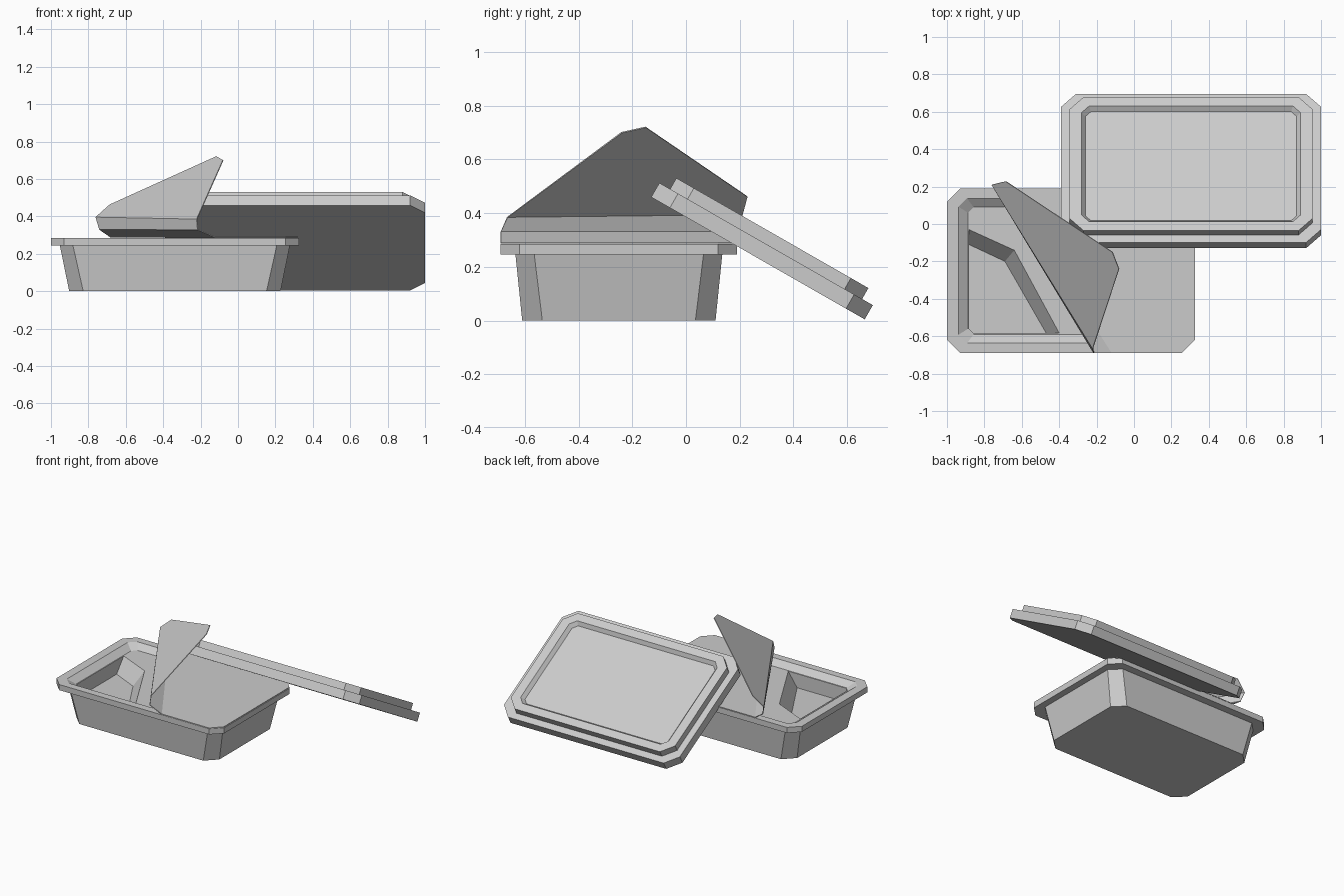
import bpy, math
from mathutils import Matrix, Vector

if "Cube" in bpy.data.objects:
    bpy.data.objects.remove(bpy.data.objects["Cube"])


def make_object(name, verts, faces):
    mesh = bpy.data.meshes.new(name)
    mesh.from_pydata(verts, [], faces)
    mesh.update()
    obj = bpy.data.objects.new(name, mesh)
    bpy.context.collection.objects.link(obj)
    return obj


def loft(name, rings):
    """Closed solid through rings of equal point count, counter-clockwise, starting at the bottom."""
    n = len(rings[0])
    verts = [p for ring in rings for p in ring]
    faces = [tuple(reversed(range(n))), tuple(range(len(verts) - n, len(verts)))]
    for r in range(len(rings) - 1):
        for i in range(n):
            j = (i + 1) % n
            faces.append((r * n + i, r * n + j, (r + 1) * n + j, (r + 1) * n + i))
    return make_object(name, verts, faces)


def chamfered(hx, hy, c, z):
    """Rectangle with cut corners."""
    return [(-hx + c, -hy, z), (hx - c, -hy, z), (hx, -hy + c, z), (hx, hy - c, z),
            (hx - c, hy, z), (-hx + c, hy, z), (-hx, hy - c, z), (-hx, -hy + c, z)]


# Tray with tapered sides, overhanging rim and sunken top
tray = loft("tray", [chamfered(*r) for r in (
    (0.565, 0.36, 0.075, 0.0),
    (0.615, 0.385, 0.07, 0.245),
    (0.6625, 0.44, 0.07, 0.245),
    (0.6625, 0.44, 0.07, 0.285),
    (0.60, 0.387, 0.045, 0.285),
    (0.55, 0.34, 0.03, 0.25))])
tray.data.transform(Matrix.Translation((-0.3375, -0.25, 0)))

# Corner compartment sunk into the tray
upper = [(-0.882, -0.56), (-0.86, -0.583), (-0.40, -0.583), (-0.64, -0.14), (-0.882, -0.03)]
lower = [(-0.882, -0.56), (-0.86, -0.583), (-0.47, -0.583), (-0.69, -0.20), (-0.882, -0.11)]
cutter = loft("compartment_cutter", [[(x, y, z) for x, y in ring]
              for ring, z in ((lower, 0.15), (upper, 0.25), (upper, 0.32))])
cutter.hide_render = True
cut = tray.modifiers.new("compartment", 'BOOLEAN')
cut.operation = 'DIFFERENCE'
cut.solver = 'EXACT'
cut.object = cutter
bpy.context.view_layer.objects.active = tray
bpy.ops.object.modifier_apply(modifier=cut.name)
bpy.data.objects.remove(cutter)

# Lid: stepped plate with shallow panel, leaning on the tray
hx, hy = 0.695, 0.458
lid = loft("lid", [chamfered(*r) for r in (
    (hx, hy, 0.08, 0.0),
    (hx, hy, 0.08, 0.061),
    (hx - 0.046, hy - 0.046, 0.075, 0.061),
    (hx - 0.046, hy - 0.046, 0.075, 0.108),
    (hx - 0.11, hy - 0.102, 0.04, 0.108),
    (hx - 0.13, hy - 0.122, 0.03, 0.083))])
lid.data.transform(Matrix.Translation((0.305, 0.268, 0.232)) @
                   Matrix.Rotation(math.radians(-29.8), 4, 'X'))

# Peeled film: flat sheet, two curl strips and the raised flap
film_points = [
    (-0.12, -0.69, 0.289), (0.255, -0.69, 0.289), (0.322, -0.62, 0.289),
    (0.322, 0.12, 0.289), (0.255, 0.19, 0.289), (-0.68, 0.19, 0.289),
    (-0.215, -0.69, 0.33), (-0.74, 0.19, 0.33),
    (-0.22, -0.665, 0.385), (-0.76, 0.21, 0.395),
    (-0.08, -0.24, 0.70), (-0.115, -0.15, 0.72), (-0.685, 0.228, 0.462)]
film = make_object("peeled_film", film_points, [
    (0, 1, 2, 3, 4, 5), (0, 5, 7, 6), (6, 7, 9, 8), (8, 9, 12, 11, 10)])
skin = film.modifiers.new("thickness", 'SOLIDIFY')
skin.thickness = 0.005
skin.offset = 0
